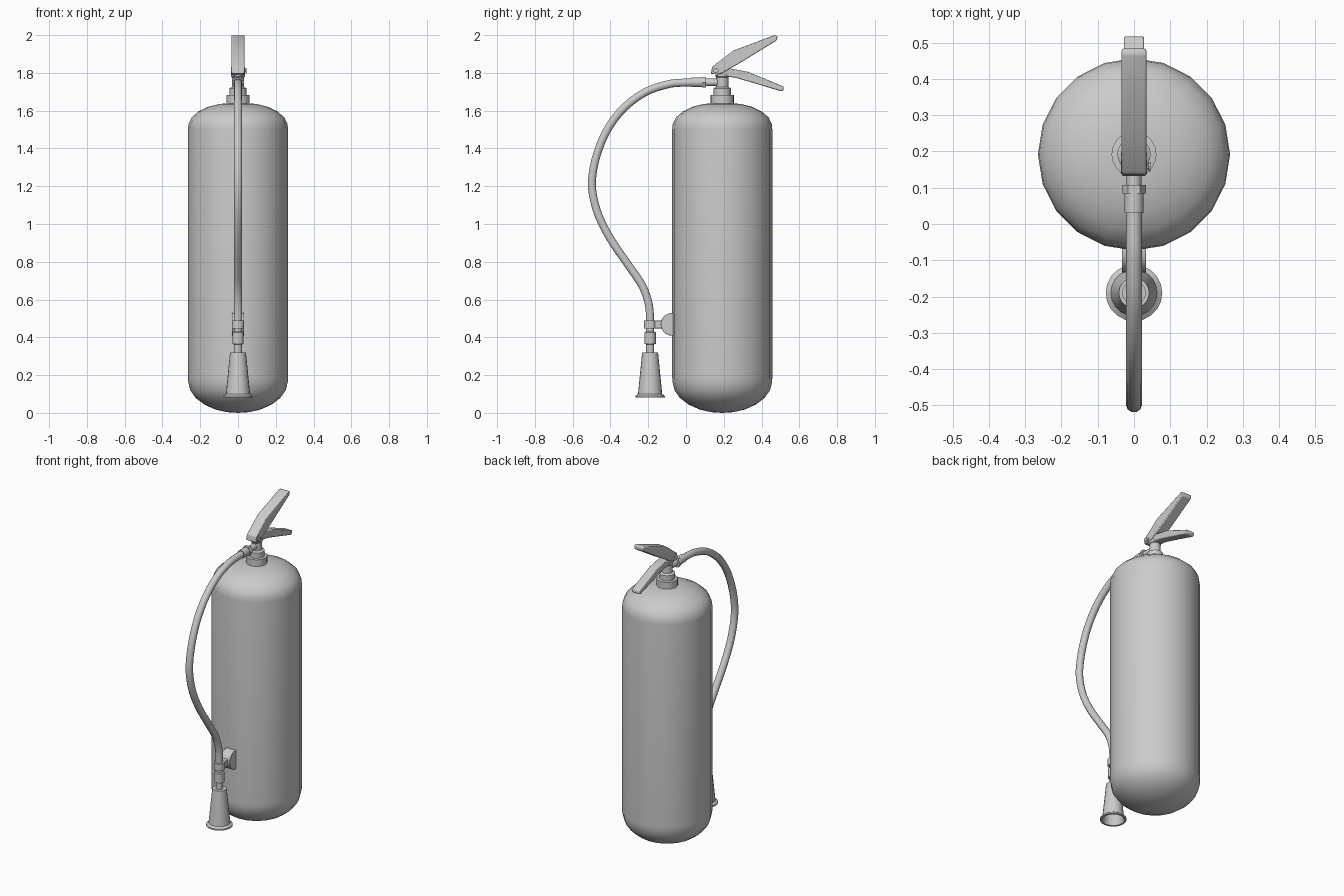
import bpy, bmesh, math
from mathutils import Matrix, Vector

if "Cube" in bpy.data.objects:
    bpy.data.objects.remove(bpy.data.objects["Cube"])


def finish(bm, name, angle=35):
    bmesh.ops.remove_doubles(bm, verts=bm.verts, dist=1e-5)
    bmesh.ops.recalc_face_normals(bm, faces=bm.faces)
    me = bpy.data.meshes.new(name)
    bm.to_mesh(me)
    bm.free()
    ob = bpy.data.objects.new(name, me)
    bpy.context.scene.collection.objects.link(ob)
    bpy.ops.object.select_all(action='DESELECT')
    ob.select_set(True)
    bpy.context.view_layer.objects.active = ob
    bpy.ops.object.shade_smooth_by_angle(angle=math.radians(angle))
    return ob


def lathe(name, profile, y, sides=20, matrix=None, angle=35):
    """Spin (radius, height) points around a vertical axis, then place."""
    bm = bmesh.new()
    vs = [bm.verts.new((r, 0, h)) for r, h in profile]
    es = [bm.edges.new(p) for p in zip(vs, vs[1:])]
    bmesh.ops.spin(bm, geom=vs + es, cent=(0, 0, 0), axis=(0, 0, 1),
                   angle=math.tau, steps=sides, use_duplicate=False)
    bmesh.ops.transform(bm, verts=bm.verts, matrix=matrix or Matrix.Translation((0, y, 0)))
    return finish(bm, name, angle)


def plate(name, outline, half, bevel=0.005):
    """Extrude a (y, z) outline across x."""
    bm = bmesh.new()
    f = bm.faces.new([bm.verts.new((-half, y, z)) for y, z in outline])
    ext = bmesh.ops.extrude_face_region(bm, geom=[f], use_keep_orig=True)
    for v in ext['geom']:
        if isinstance(v, bmesh.types.BMVert):
            v.co.x = half
    ob = finish(bm, name)
    b = ob.modifiers.new("bevel", 'BEVEL')
    b.width, b.segments = bevel, 2
    return ob


CY = 0.192   # tank axis
NY = -0.19   # nozzle axis

# Tank
lathe("tank", [(0, 0.0), (0.06, 0.004), (0.12, 0.018), (0.18, 0.045), (0.225, 0.08),
               (0.253, 0.12), (0.264, 0.165), (0.265, 0.19), (0.265, 1.50),
               (0.262, 1.53), (0.245, 1.565), (0.21, 1.595), (0.16, 1.62),
               (0.10, 1.635), (0.05, 1.64), (0, 1.64)], CY)

# Stepped collar and valve neck
lathe("valve_neck", [(0, 1.62), (0.062, 1.62), (0.062, 1.682), (0.046, 1.684),
                     (0.046, 1.718), (0.032, 1.726), (0.032, 1.775),
                     (0.036, 1.78), (0.036, 1.795), (0, 1.795)], CY)

# Horizontal outlet with hose coupling, running toward -y
out = Matrix.Translation((0, CY, 1.75)) @ Matrix.Rotation(math.pi / 2, 4, 'X')
lathe("valve_outlet", [(0, 0), (0.02, 0), (0.02, 0.09), (0, 0.09)], 0, 16, out)
lathe("coupling_nut", [(0, 0.085), (0.033, 0.085), (0.033, 0.108), (0, 0.108)], 0, 6, out)
lathe("hose_ferrule", [(0, 0.105), (0.026, 0.105), (0.026, 0.162), (0, 0.162)], 0, 16, out)

# Handles
plate("squeeze_lever", [(0.132, 1.795), (0.138, 1.832), (0.25, 1.918), (0.468, 2.0),
                        (0.484, 1.996), (0.482, 1.973), (0.285, 1.852), (0.185, 1.795)], 0.034)
plate("carry_handle", [(0.155, 1.785), (0.165, 1.815), (0.23, 1.824), (0.33, 1.805),
                       (0.516, 1.728), (0.518, 1.71), (0.505, 1.702), (0.38, 1.74),
                       (0.26, 1.775), (0.20, 1.782)], 0.028)

# Pivot and safety pin
across = Matrix.Translation((0, 0.158, 1.812)) @ Matrix.Rotation(math.pi / 2, 4, 'Y')
lathe("handle_pivot", [(0, -0.036), (0.02, -0.036), (0.02, 0.036), (0, 0.036)], 0, 12, across)
lathe("safety_pin", [(0, 0), (0.008, 0), (0.008, 0.04), (0.014, 0.04),
                     (0.014, 0.046), (0, 0.046)], 0, 10, across)

# Hose: smooth curve in the x = 0 plane
path = [(0.06, 1.75), (-0.02, 1.748), (-0.09, 1.741), (-0.22, 1.696), (-0.352, 1.59),
        (-0.447, 1.437), (-0.498, 1.235), (-0.474, 1.077), (-0.405, 0.93),
        (-0.30, 0.775), (-0.23, 0.67), (-0.197, 0.574), (NY, 0.48), (NY, 0.41)]
cu = bpy.data.curves.new("hose", 'CURVE')
cu.dimensions = '3D'
cu.bevel_depth, cu.bevel_resolution, cu.resolution_u = 0.022, 3, 4
sp = cu.splines.new('BEZIER')
sp.bezier_points.add(len(path) - 1)
for i, (bp, (y, z)) in enumerate(zip(sp.bezier_points, path)):
    # Catmull-Rom style handles
    a, b = Vector(path[max(i - 1, 0)]), Vector(path[min(i + 1, len(path) - 1)])
    here = Vector((y, z))
    t = (b - a).normalized()
    h0, h1 = here - t * (here - a).length / 3, here + t * (b - here).length / 3
    bp.co = (0, y, z)
    bp.handle_left_type = bp.handle_right_type = 'FREE'
    bp.handle_left, bp.handle_right = (0, *h0), (0, *h1)
sp.use_smooth = True
bpy.context.scene.collection.objects.link(bpy.data.objects.new("hose", cu))

# Nozzle: ferrule, stem and hollow flared horn
lathe("nozzle_stem", [(0, 0.30), (0.021, 0.30), (0.021, 0.363), (0.030, 0.365),
                      (0.030, 0.425), (0.024, 0.43), (0, 0.43)], NY, 16)
lathe("nozzle_horn", [(0, 0.32), (0.042, 0.32), (0.064, 0.10), (0.078, 0.09),
                      (0.078, 0.081), (0.066, 0.081), (0.058, 0.10),
                      (0.036, 0.305), (0, 0.305)], NY, 20)

# Clip holding the hose against the tank
lathe("clip_ring", [(0.02, 0.446), (0.033, 0.446), (0.033, 0.49), (0.02, 0.49),
                    (0.02, 0.446)], NY, 16)
plate("clip_arm", [(-0.17, 0.448), (-0.10, 0.448), (-0.10, 0.488), (-0.17, 0.488)], 0.02, 0.002)
arc = [(-0.074 - 0.06 * math.sin(math.pi * i / 12), 0.469 + 0.06 * math.cos(math.pi * i / 12))
       for i in range(13)]
plate("clip_base", [(-0.05, 0.529)] + arc + [(-0.05, 0.409)], 0.033, 0.002)
